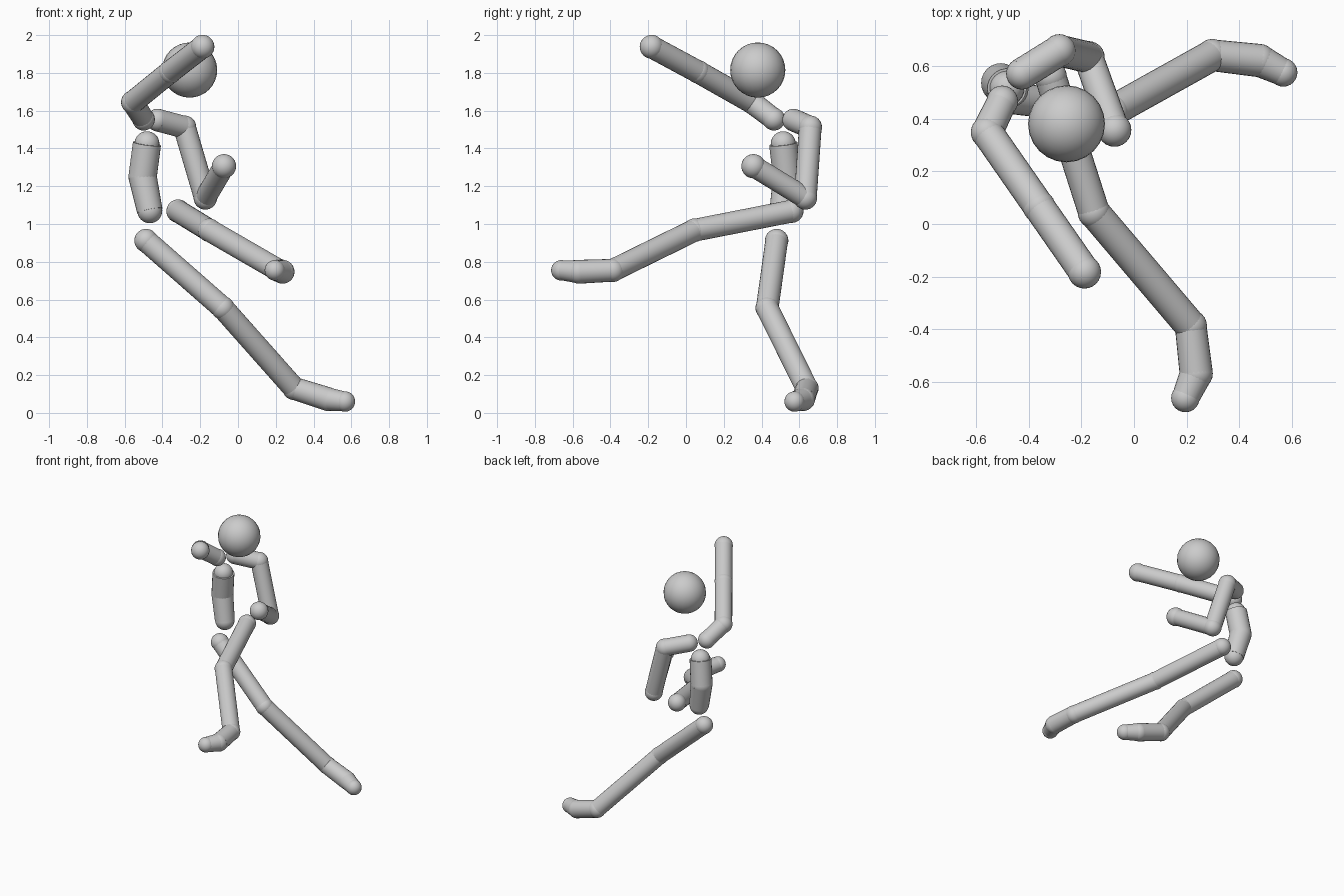
import bpy, math
from mathutils import Vector

if "Cube" in bpy.data.objects:
    bpy.data.objects.remove(bpy.data.objects["Cube"])

grey = bpy.data.materials.new("plain_grey")
grey.diffuse_color = (0.6, 0.6, 0.6, 1)
grey.use_nodes = True
grey.node_tree.nodes["Principled BSDF"].inputs["Base Color"].default_value = grey.diffuse_color


def finish(name):
    ob = bpy.context.object
    ob.name = name
    ob.data.materials.append(grey)
    bpy.ops.object.shade_smooth_by_angle(angle=math.radians(40))
    return ob


def ball(name, centre, r):
    bpy.ops.mesh.primitive_uv_sphere_add(segments=24, ring_count=16, radius=r, location=centre)
    return finish(name)


def bone(name, a, b, r1, r2):
    a, b = Vector(a), Vector(b)
    d = b - a
    bpy.ops.mesh.primitive_cone_add(vertices=24, radius1=r1, radius2=r2, depth=d.length,
                                    location=(a + b) / 2,
                                    rotation=d.to_track_quat('Z', 'Y').to_euler())
    return finish(name)


def chain(joints, bones):
    """joints: (name, position, ball radius); bones: (name, start radius, end radius)"""
    for name, p, r in joints:
        ball(name, p, r)
    for (name, r1, r2), j, k in zip(bones, joints, joints[1:]):
        bone(name, j[1], k[1], r1, r2)


R = 0.062   # limb joint
B = 0.060   # limb bone

# Head
ball("head", (-0.256, 0.38, 1.815), 0.146)

# Torso: two thick segments, bent at the waist
chain([("chest_joint", (-0.482, 0.515, 1.425), 0.066),
       ("waist_joint", (-0.505, 0.535, 1.25), 0.075),
       ("pelvis_joint", (-0.467, 0.51, 1.07), 0.066)],
      [("chest", 0.075, 0.075), ("abdomen", 0.075, 0.068)])

# Raised right arm
chain([("right_collar_joint", (-0.50, 0.465, 1.555), 0.06),
       ("right_shoulder_joint", (-0.557, 0.348, 1.645), R),
       ("right_elbow_joint", (-0.36, 0.065, 1.805), R),
       ("right_hand", (-0.188, -0.182, 1.938), 0.063)],
      [("right_collar", 0.057, B), ("right_upper_arm", B, B), ("right_forearm", B, B)])

# Bent left arm
chain([("left_collar_joint", (-0.425, 0.57, 1.55), 0.06),
       ("left_shoulder_joint", (-0.283, 0.658, 1.512), R),
       ("left_elbow_joint", (-0.173, 0.632, 1.138), R),
       ("left_hand", (-0.074, 0.357, 1.306), 0.064)],
      [("left_collar", B, B), ("left_upper_arm", B, B), ("left_forearm", 0.057, 0.057)])

# Left leg stretched forward
chain([("left_hip_joint", (-0.317, 0.56, 1.068), R),
       ("left_knee_joint", (-0.152, 0.045, 0.967), R),
       ("left_ankle_joint", (0.215, -0.387, 0.755), R),
       ("left_ball_joint", (0.236, -0.567, 0.747), 0.063),
       ("left_toe", (0.195, -0.66, 0.755), 0.054)],
      [("left_thigh", B, B), ("left_shin", B, B),
       ("left_foot", B, 0.063), ("left_toes", 0.062, 0.052)])

# Right leg stretched back
chain([("right_hip_joint", (-0.487, 0.48, 0.912), R),
       ("right_knee_joint", (-0.08, 0.43, 0.555), R),
       ("right_ankle_joint", (0.297, 0.64, 0.13), R),
       ("right_ball_joint", (0.476, 0.62, 0.073), 0.063),
       ("right_toe", (0.566, 0.575, 0.06), 0.054)],
      [("right_thigh", B, B), ("right_shin", B, B),
       ("right_foot", B, 0.063), ("right_toes", 0.062, 0.052)])
